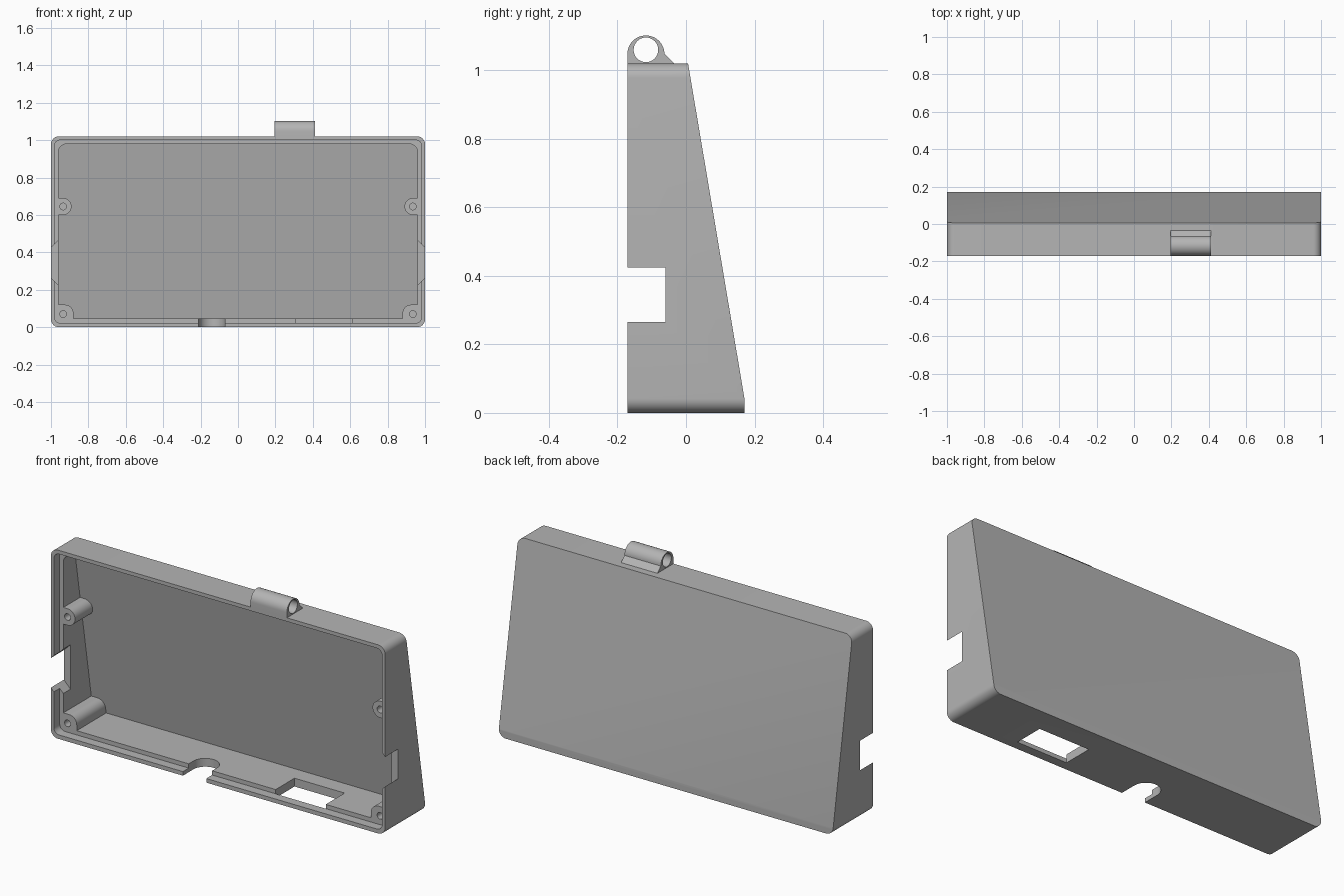
import bpy, bmesh, math
from mathutils import Vector

cube = bpy.data.objects.get("Cube")
if cube:
    bpy.data.objects.remove(cube, do_unlink=True)

grey = bpy.data.materials.new("mid grey plastic")
grey.use_nodes = True
colour = (0.46, 0.46, 0.46, 1)
grey.diffuse_color = colour
grey.node_tree.nodes["Principled BSDF"].inputs["Base Color"].default_value = colour

FRONT, BACK, TOP = -0.171, 0.171, 1.02
SHELF = -0.121  # depth of the stepped rim


def prism(name, pts, axis, lo, hi):
    """Extrude a 2D profile along an axis; profile is in the other two axes."""
    bm = bmesh.new()

    def place(p, d):
        c = list(p)
        c.insert("xyz".index(axis), d)
        return Vector(c)
    face = bm.faces.new([bm.verts.new(place(p, lo)) for p in pts])
    ext = bmesh.ops.extrude_face_region(bm, geom=[face])
    verts = [g for g in ext["geom"] if isinstance(g, bmesh.types.BMVert)]
    bmesh.ops.translate(bm, verts=verts, vec=place((0, 0), hi - lo))
    bmesh.ops.recalc_face_normals(bm, faces=bm.faces)
    mesh = bpy.data.meshes.new(name)
    bm.to_mesh(mesh)
    bm.free()
    mesh.materials.append(grey)
    obj = bpy.data.objects.new(name, mesh)
    bpy.context.collection.objects.link(obj)
    return obj


def arc(cx, cy, r, a0, a1, n=10):
    angles = [math.radians(a0 + (a1 - a0) * i / n) for i in range(n + 1)]
    return [(cx + r * math.cos(a), cy + r * math.sin(a)) for a in angles]


def circle(cx, cy, r, n=32):
    return arc(cx, cy, r, 0, 360, n)[:-1]


def round_rect(x0, x1, y0, y1, r):
    return (arc(x1 - r, y1 - r, r, 0, 90) + arc(x0 + r, y1 - r, r, 90, 180)
            + arc(x0 + r, y0 + r, r, 180, 270) + arc(x1 - r, y0 + r, r, 270, 360))


def rect(x0, x1, y0, y1):
    return [(x0, y0), (x1, y0), (x1, y1), (x0, y1)]


def combine(obj, tool, operation="DIFFERENCE"):
    mod = obj.modifiers.new("cut", "BOOLEAN")
    mod.operation, mod.solver, mod.object = operation, "EXACT", tool
    bpy.context.view_layer.objects.active = obj
    bpy.ops.object.modifier_apply(modifier=mod.name)
    bpy.data.objects.remove(tool, do_unlink=True)


def wedge(name, inset):
    """Side profile with the sloping back, moved forward by inset."""
    slope = (BACK - 0.006) / (TOP - 0.04)
    b = BACK - inset
    pts = [(-0.4, -0.1), (b, -0.1), (b, 0.04), (b - slope * 1.06, 1.1), (-0.4, 1.1)]
    return prism(name, pts, "x", -1.2, 1.2)


# Sloping outer case
case = prism("case", round_rect(-1, 1, 0, TOP, 0.042), "y", FRONT, 0.3)
combine(case, wedge("case_slope", 0), "INTERSECT")
# Flat strip behind the rounded bottom edge is part of the slope profile

# Cavity, with the screw posts left standing
cavity = prism("cavity", round_rect(-0.96, 0.96, 0.045, 0.98, 0.045), "y", -0.3, 0.3)
combine(cavity, wedge("cavity_slope", 0.04), "INTERSECT")
for side in (-1, 1):
    upper = arc(0.935, 0.645, 0.045, 90, 270, 16) + [(1.1, 0.6), (1.1, 0.69)]
    lower = arc(0.925, 0.075, 0.045, 90, 180) + [(0.88, -0.1), (1.1, -0.1), (1.1, 0.12)]
    for pts in (upper, lower):
        post = prism("post", [(side * x, z) for x, z in pts], "y", -0.35, 0.35)
        combine(cavity, post)
combine(case, cavity)

# Stepped rim for the lid
combine(case, prism("rim_step", round_rect(-0.982, 0.982, 0.022, 1.0, 0.032),
                    "y", -0.3, SHELF))

for side in (-1, 1):
    # Screw holes
    for z in (0.07, 0.645):
        combine(case, prism("screw_hole", circle(side * 0.935, z, 0.018, 20),
                            "y", -0.3, -0.03))
    # Side notches that flare towards the inside
    flare = [(1.02, 0.285), (1.02, 0.405), (0.95, 0.475), (0.9, 0.475),
             (0.9, 0.215), (0.95, 0.215)]
    combine(case, prism("side_notch", [(side * x, z) for x, z in flare],
                        "y", -0.3, -0.06))

# Cable slot and rectangular port in the floor
slot = arc(-0.14, -0.08, 0.07, 0, 180, 20) + [(-0.21, -0.3), (-0.07, -0.3)]
combine(case, prism("cable_slot", slot, "z", -0.1, 0.1))
combine(case, prism("port", rect(0.31, 0.61, SHELF - 0.001, 0.04), "z", -0.1, 0.1))

# Hinge barrel on the top edge
profile = ([(-0.034, TOP)] + arc(-0.117, 1.048, 0.054, 0, 180, 24) + [(FRONT, TOP)])
hinge = prism("hinge_barrel", profile, "x", 0.195, 0.412)
combine(hinge, prism("pin_hole", circle(-0.117, 1.06, 0.036), "x", 0.1, 0.5))

# Smooth the rounded parts, keep the edges sharp
for obj in (case, hinge):
    bpy.ops.object.select_all(action="DESELECT")
    obj.select_set(True)
    bpy.context.view_layer.objects.active = obj
    bpy.ops.object.shade_smooth_by_angle(angle=math.radians(25))
